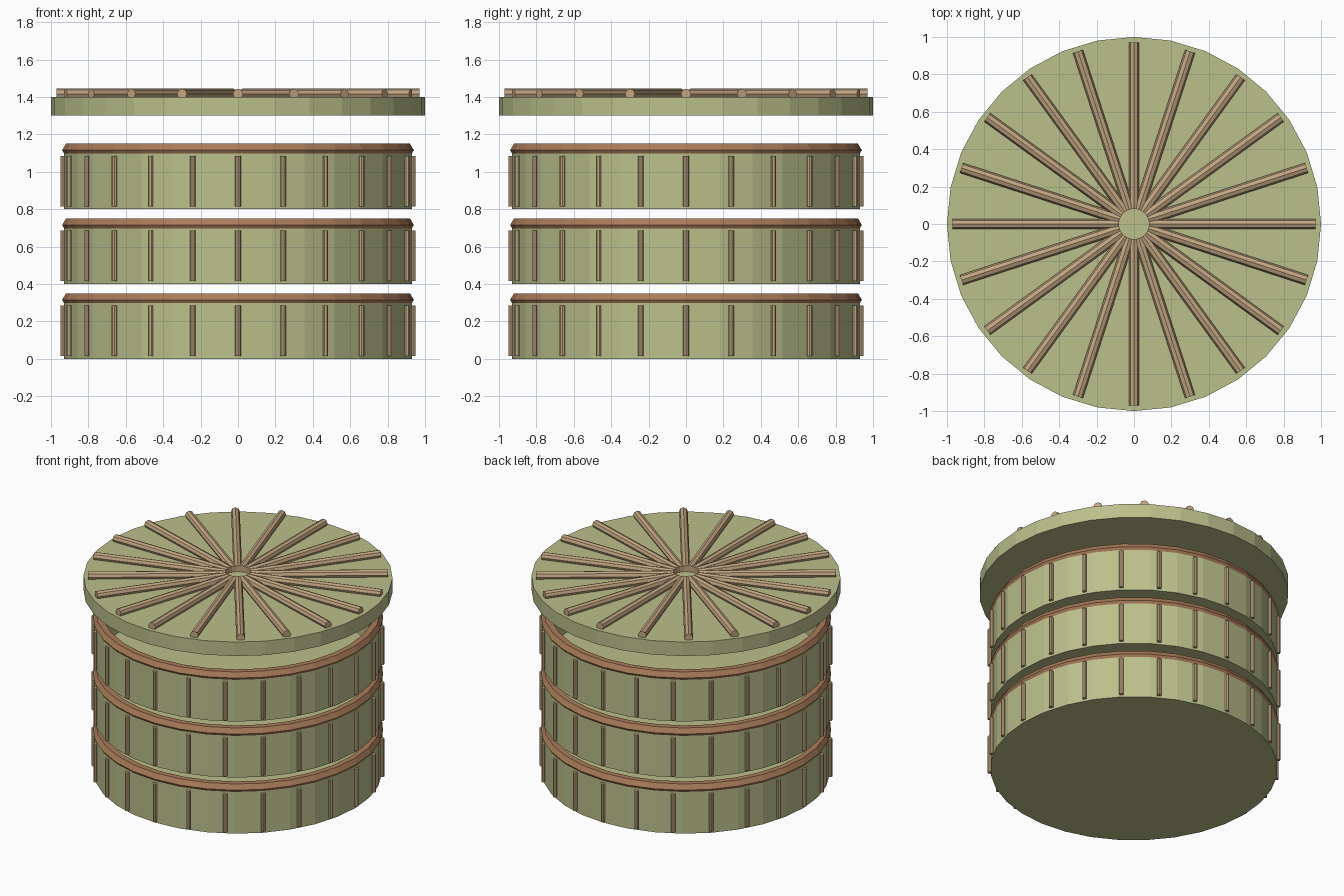
import bpy, bmesh
from math import cos, sin, pi
from mathutils import Matrix

if "Cube" in bpy.data.objects:
    bpy.data.objects.remove(bpy.data.objects["Cube"])


def material(name, rgb):
    m = bpy.data.materials.new(name)
    m.diffuse_color = (*rgb, 1)
    m.use_nodes = True
    m.node_tree.nodes["Principled BSDF"].inputs["Base Color"].default_value = m.diffuse_color
    return m


GREEN = material("pale_green_bamboo", (0.50, 0.53, 0.26))
BROWN = material("brown_rim", (0.40, 0.20, 0.10))
TAN = material("tan_slat", (0.54, 0.38, 0.22))


def finish(name, bm, mat):
    bmesh.ops.recalc_face_normals(bm, faces=bm.faces)
    me = bpy.data.meshes.new(name)
    bm.to_mesh(me)
    bm.free()
    me.materials.append(mat)
    ob = bpy.data.objects.new(name, me)
    bpy.context.collection.objects.link(ob)
    return ob


def lathe(name, profile, z, mat, sides=32):
    """Revolve an (r, z) profile; a closed loop, or solid where r is 0."""
    bm = bmesh.new()
    rings = []
    for r, h in profile:
        if r == 0:
            rings.append([bm.verts.new((0, 0, z + h))] * sides)
        else:
            rings.append([bm.verts.new((r * cos(2 * pi * i / sides),
                                        r * sin(2 * pi * i / sides), z + h))
                          for i in range(sides)])
    for a, b in zip(rings, rings[1:] + rings[:1]):
        for i in range(sides):
            j = (i + 1) % sides
            quad = list(dict.fromkeys((a[i], a[j], b[j], b[i])))
            if len(quad) > 2:
                bm.faces.new(quad)
    return finish(name, bm, mat)


def rods(name, count, radius, length, place, mat):
    """A ring of eight-sided rods; place is the transform of the first."""
    bm = bmesh.new()
    for i in range(count):
        bmesh.ops.create_cone(bm, cap_ends=True, segments=8, radius1=radius,
                              radius2=radius, depth=length,
                              matrix=Matrix.Rotation(2 * pi * i / count, 4, 'Z') @ place)
    return finish(name, bm, mat)


# three stacked open trays
tray = [(0, 0), (0.93, 0), (0.93, 0.33), (0.87, 0.33), (0.87, 0.02), (0, 0.02)]
rim = [(0.90 + 0.04 * cos(k * pi / 3), 0.315 + 0.04 * sin(k * pi / 3)) for k in range(6)]
for n in range(3):
    z = 0.4 * n
    lathe(f"tray_{n + 1}", tray, z, GREEN)
    lathe(f"tray_rim_{n + 1}", rim, z, BROWN)
    rods(f"tray_side_slats_{n + 1}", 24, 0.015, 0.27,
         Matrix.Translation((0.935, 0, z + 0.15)), TAN)

# lid with radiating slats
lathe("lid", [(0, 1.3), (1, 1.3), (1, 1.4), (0, 1.4)], 0, GREEN)
rods("lid_slats", 20, 0.028, 0.89,
     Matrix.Translation((0.525, 0, 1.416)) @ Matrix.Rotation(pi / 2, 4, 'Y'), TAN)
